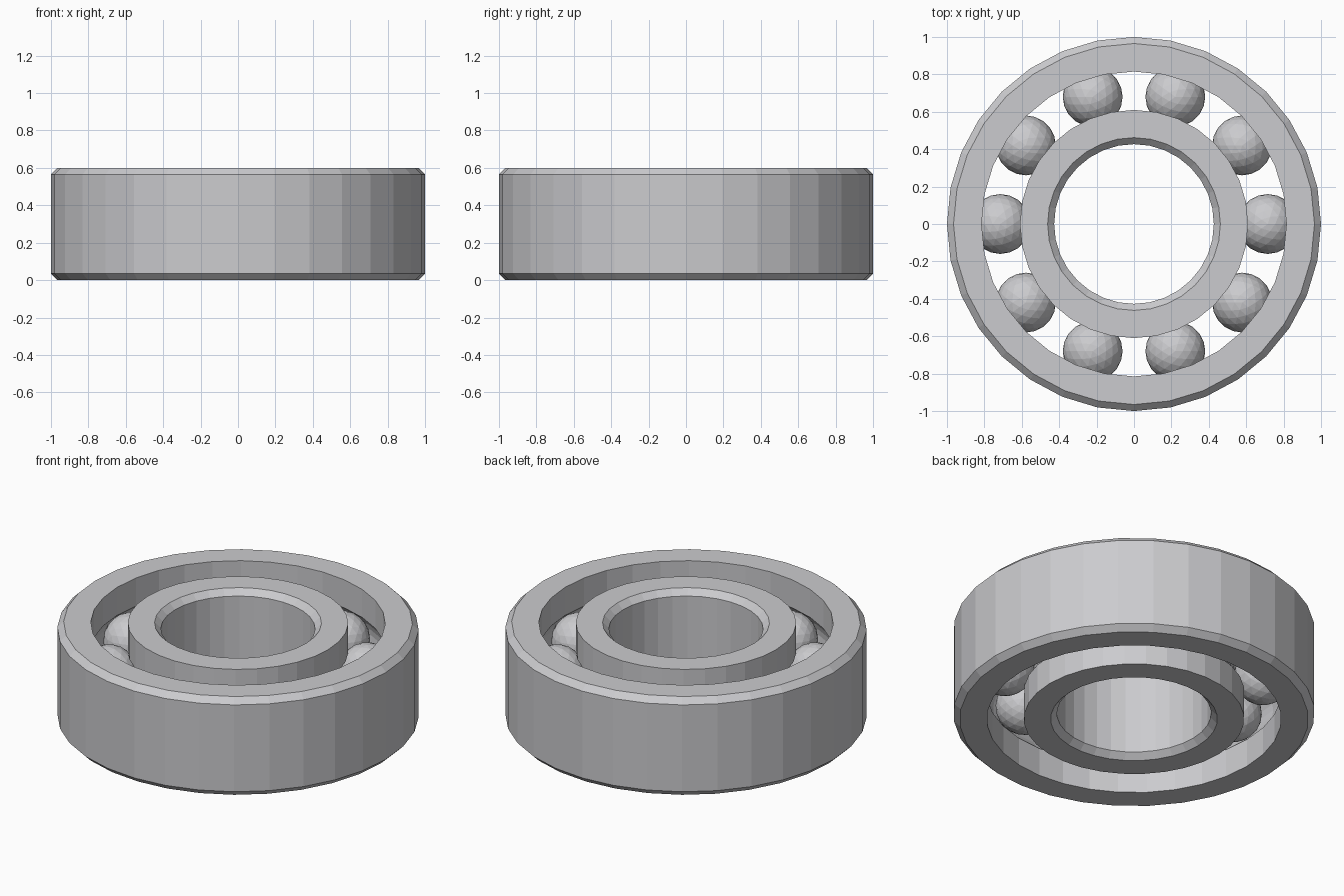
import bpy
import bmesh
import math
from mathutils import Matrix

cube = bpy.data.objects.get("Cube")
if cube:
    bpy.data.objects.remove(cube, do_unlink=True)

SEGMENTS = 32
HEIGHT = 0.6
MID = HEIGHT / 2
BEVEL = 0.035
PITCH = 0.715      # radius of the circle of ball centres
BALL = 0.16
BALLS = 10

steel = bpy.data.materials.new("steel grey")
steel.use_nodes = True
colour = (0.6, 0.6, 0.62, 1)
steel.diffuse_color = colour
steel.node_tree.nodes["Principled BSDF"].inputs["Base Color"].default_value = colour


def finish(name, bm):
    mesh = bpy.data.meshes.new(name)
    bmesh.ops.recalc_face_normals(bm, faces=bm.faces)
    bm.to_mesh(mesh)
    bm.free()
    mesh.materials.append(steel)
    obj = bpy.data.objects.new(name, mesh)
    bpy.context.collection.objects.link(obj)
    return obj


def race(name, bevelled, shoulder):
    """Ring with a bevelled wall at one radius and a grooved wall at the other."""
    side = 1 if shoulder > PITCH else -1
    inset = bevelled - side * BEVEL
    profile = [(inset, 0), (bevelled, BEVEL), (bevelled, HEIGHT - BEVEL),
               (inset, HEIGHT), (shoulder, HEIGHT)]
    # Groove arc that follows the balls
    groove = BALL + 0.003
    half = math.acos(abs(shoulder - PITCH) / groove)
    for i in range(9):
        a = half * (1 - i / 4)
        profile.append((PITCH + side * groove * math.cos(a), MID + groove * math.sin(a)))
    profile.append((shoulder, 0))

    bm = bmesh.new()
    rings = []
    for s in range(SEGMENTS):
        t = math.tau * s / SEGMENTS
        rings.append([bm.verts.new((r * math.cos(t), r * math.sin(t), z)) for r, z in profile])
    for s, ring in enumerate(rings):
        after = rings[(s + 1) % SEGMENTS]
        for i in range(len(profile)):
            j = (i + 1) % len(profile)
            bm.faces.new((ring[i], after[i], after[j], ring[j]))
    return finish(name, bm)


# Outer and inner rings
race("outer_ring", 1.0, 0.815)
race("inner_ring", 0.427, 0.61)

# Balls, spaced evenly in the groove
for n in range(BALLS):
    bm = bmesh.new()
    place = Matrix.Rotation(math.tau * n / BALLS, 4, "Z") @ Matrix.Translation((PITCH, 0, MID))
    bmesh.ops.create_icosphere(bm, subdivisions=3, radius=BALL, matrix=place)
    finish(f"ball_{n + 1}", bm)
